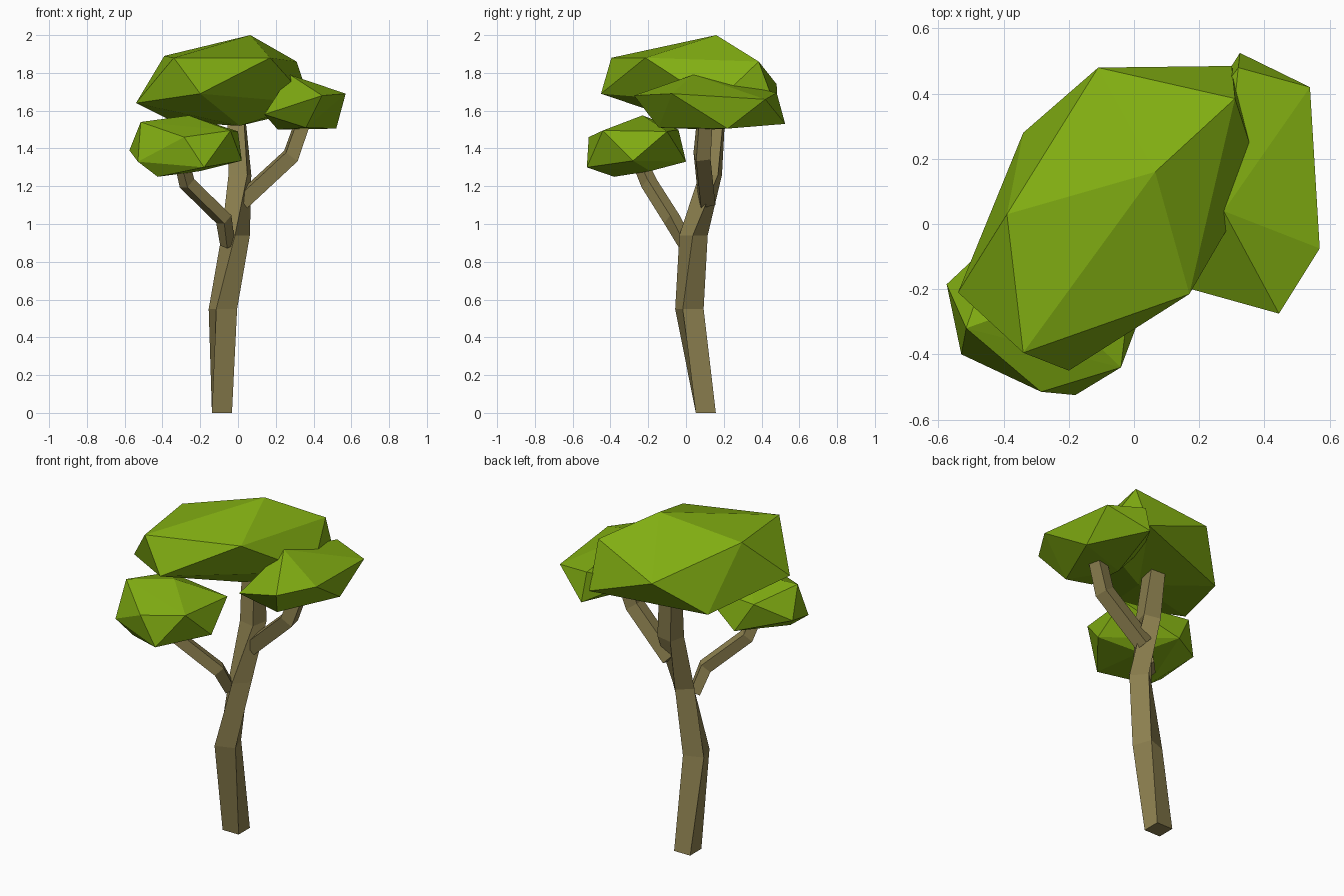
import bpy, bmesh, math
from mathutils import Vector

if "Cube" in bpy.data.objects:
    bpy.data.objects.remove(bpy.data.objects["Cube"])


def material(name, color):
    m = bpy.data.materials.new(name)
    m.diffuse_color = (*color, 1)
    m.use_nodes = True
    m.node_tree.nodes["Principled BSDF"].inputs["Base Color"].default_value = m.diffuse_color
    return m


LEAF = material("leaf", (0.22, 0.42, 0.006))
BARK = material("bark", (0.27, 0.22, 0.08))


def finish(name, bm, mat):
    bmesh.ops.recalc_face_normals(bm, faces=bm.faces)
    me = bpy.data.meshes.new(name)
    bm.to_mesh(me)
    bm.free()
    me.materials.append(mat)
    bpy.context.collection.objects.link(bpy.data.objects.new(name, me))


def foliage(name, points):
    """Faceted leaf clump: convex hull round a few corner points."""
    bm = bmesh.new()
    for p in points:
        bm.verts.new(p)
    bmesh.ops.convex_hull(bm, input=bm.verts)
    bmesh.ops.delete(bm, geom=[v for v in bm.verts if not v.link_faces], context='VERTS')
    finish(name, bm, LEAF)


def limb(name, stations, level=False):
    """Four-sided tapered tube; station = x, y, z, corner radius, twist in degrees."""
    bm = bmesh.new()
    centres = [Vector(s[:3]) for s in stations]
    rings = []
    for i, (c, s) in enumerate(zip(centres, stations)):
        t = centres[min(i + 1, len(centres) - 1)] - centres[max(i - 1, 0)]
        q = Vector((0, 0, 1)).rotation_difference(Vector((0, 0, 1)) if level else t)
        ring = []
        for k in range(4):
            a = math.radians(45 + 90 * k + s[4])
            ring.append(bm.verts.new(c + q @ Vector((math.cos(a), math.sin(a), 0)) * s[3]))
        rings.append(ring)
    for a, b in zip(rings, rings[1:]):
        for k in range(4):
            n = (k + 1) % 4
            bm.faces.new((a[k], a[n], b[n], b[k]))
    bm.faces.new(rings[0][::-1])
    bm.faces.new(rings[-1])
    finish(name, bm, BARK)


# Trunk, twisting as it rises
limb("trunk", [(-0.085, 0.105, 0, 0.075, 0), (-0.08, 0.018, 0.55, 0.083, 20),
               (-0.012, 0.04, 0.94, 0.075, 42), (0.01, 0.13, 1.26, 0.072, 78),
               (-0.01, 0.16, 1.58, 0.062, 85)], level=True)

# Two side branches
limb("left_branch", [(-0.055, 0.0, 0.89, 0.04, 40), (-0.075, -0.075, 1.025, 0.046, 40),
                     (-0.27, -0.195, 1.215, 0.045, 40), (-0.3, -0.25, 1.34, 0.04, 40)])
limb("right_branch", [(0.02, 0.11, 1.12, 0.055, 10), (0.28, 0.085, 1.36, 0.055, 10),
                      (0.35, 0.1, 1.56, 0.05, 10)])

# Leaf clumps
foliage("main_canopy", [
    (0.065, 0.16, 2.0), (-0.39, 0.03, 1.89), (-0.34, -0.395, 1.88), (0.17, -0.215, 1.88),
    (0.31, 0.385, 1.86), (-0.11, 0.48, 1.74), (-0.54, -0.21, 1.64), (-0.2, -0.45, 1.69),
    (0.385, 0.155, 1.64), (0.3, 0.485, 1.59), (-0.34, 0.28, 1.54), (0.01, 0.05, 1.52)])
foliage("right_canopy", [
    (0.275, 0.04, 1.79), (0.445, -0.275, 1.68), (0.57, -0.075, 1.69), (0.54, 0.42, 1.66),
    (0.32, 0.48, 1.695), (0.14, -0.19, 1.58), (0.36, -0.145, 1.51), (0.52, 0.22, 1.505),
    (0.325, 0.525, 1.53), (0.21, 0.12, 1.5), (0.15, 0.25, 1.6)])
foliage("left_canopy", [
    (-0.26, -0.23, 1.575), (-0.515, -0.32, 1.54), (-0.285, -0.515, 1.46), (-0.04, -0.44, 1.495),
    (0.0, -0.1, 1.49), (-0.42, -0.04, 1.5), (-0.575, -0.185, 1.39), (-0.53, -0.4, 1.33),
    (-0.18, -0.525, 1.3), (0.02, -0.28, 1.335), (-0.32, 0.0, 1.33), (-0.425, -0.38, 1.25),
    (-0.2, -0.19, 1.28)])
